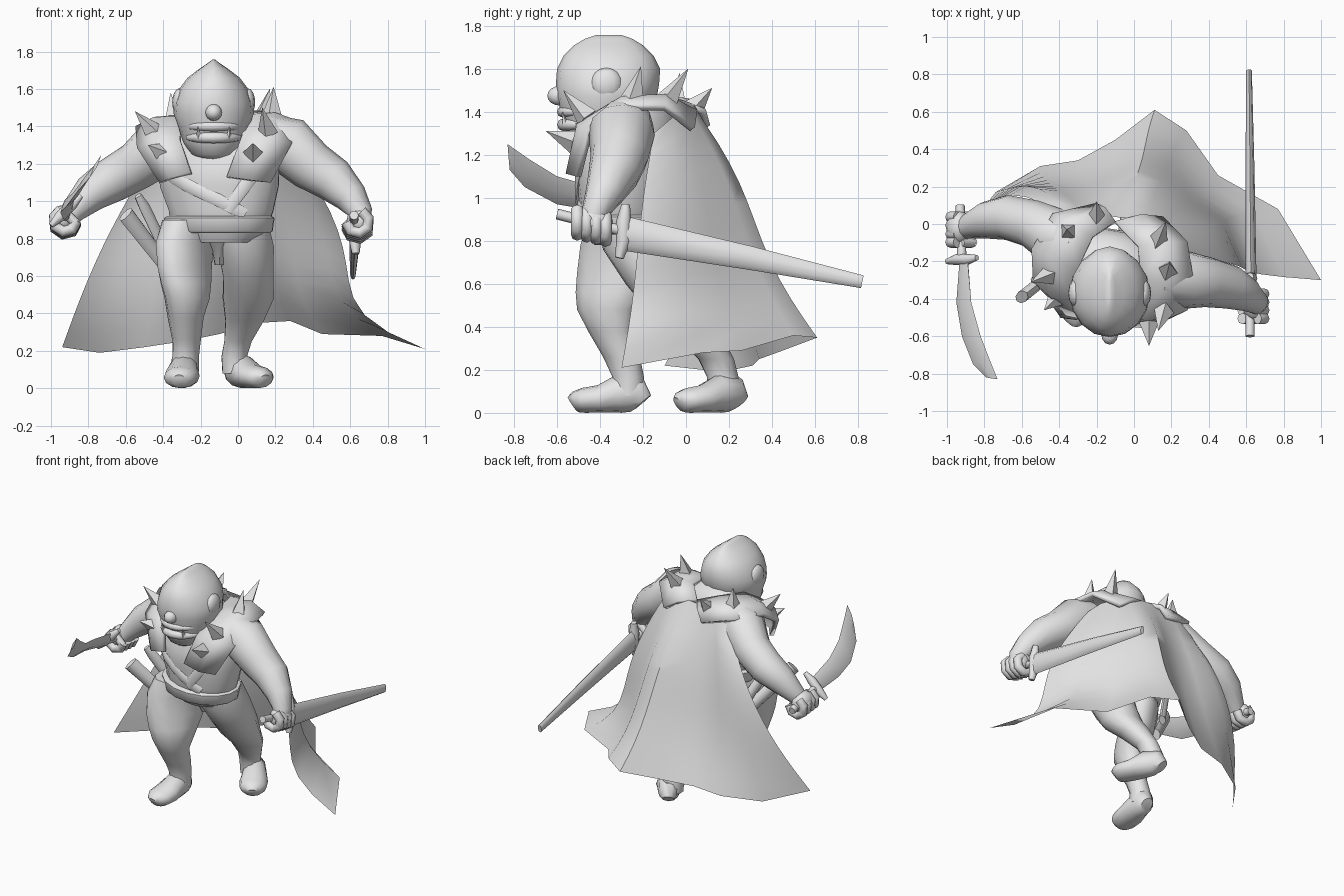
import bpy, bmesh, math
from mathutils import Vector, Matrix

cube = bpy.data.objects.get("Cube")
if cube:
    bpy.data.objects.remove(cube, do_unlink=True)

grey = bpy.data.materials.new("plain_grey")
grey.use_nodes = True
shade = (.8, .8, .8, 1)
grey.diffuse_color = shade
grey.node_tree.nodes["Principled BSDF"].inputs["Base Color"].default_value = shade
parts = []
UP = Vector((0, 0, 1))
BACK = Vector((0, 1, 0))


def finish(name, bm):
    bmesh.ops.recalc_face_normals(bm, faces=bm.faces)
    mesh = bpy.data.meshes.new(name)
    bm.to_mesh(mesh)
    bm.free()
    mesh.materials.append(grey)
    obj = bpy.data.objects.new(name, mesh)
    bpy.context.collection.objects.link(obj)
    parts.append(obj)
    return obj


def loft(name, rings, sides=12):
    """Closed skin over rings given as centre and two half axes."""
    bm = bmesh.new()
    loops = []
    for c, u, v in rings:
        angles = [math.tau * i / sides for i in range(sides)]
        loops.append([bm.verts.new(c + u * math.cos(a) + v * math.sin(a)) for a in angles])
    for low, high in zip(loops, loops[1:]):
        for i in range(sides):
            j = (i + 1) % sides
            bm.faces.new((low[i], low[j], high[j], high[i]))
    bm.faces.new(loops[0][::-1])
    bm.faces.new(loops[-1])
    return finish(name, bm)


def level_ring(row, turn=0):
    x, y, z, rx, ry = row
    spin = Matrix.Rotation(turn, 3, 'Z')
    return Vector((x, y, z)), spin @ Vector((rx, 0, 0)), spin @ Vector((0, ry, 0))


def column(name, rows, turn=0, sides=12):
    return loft(name, [level_ring(r, turn) for r in rows], sides)


def tube(name, rows, ref=UP, sides=8):
    """Skin along a path; rows are x, y, z, side radius, ref radius."""
    pts = [Vector(r[:3]) for r in rows]
    rings = []
    for i, p in enumerate(pts):
        t = (pts[min(i + 1, len(pts) - 1)] - pts[max(i - 1, 0)]).normalized()
        u = t.cross(ref).normalized()
        v = u.cross(t)
        rings.append((p, u * rows[i][3], v * rows[i][-1]))
    return loft(name, rings, sides)


def ball(name, centre, radii):
    bm = bmesh.new()
    place = Matrix.Translation(centre) @ Matrix.Diagonal((*radii, 1))
    bmesh.ops.create_uvsphere(bm, u_segments=12, v_segments=8, radius=1, matrix=place)
    return finish(name, bm)


def spike(name, base, tip, r=.055):
    base, tip = Vector(base), Vector(tip)
    d = tip - base
    turn = d.to_track_quat('Z', 'Y').to_matrix().to_4x4()
    bm = bmesh.new()
    bmesh.ops.create_cone(bm, cap_ends=True, segments=4, radius1=r, radius2=.001,
                          depth=d.length, matrix=Matrix.Translation((base + tip) / 2) @ turn)
    return finish(name, bm)


def sheet(name, rows):
    bm = bmesh.new()
    grid = [[bm.verts.new(p) for p in row] for row in rows]
    for a, b in zip(grid, grid[1:]):
        for i in range(len(a) - 1):
            bm.faces.new((a[i], a[i + 1], b[i + 1], b[i]))
    return finish(name, bm)


# torso, belt and loincloth
TWIST = math.radians(-17)
torso_rows = [(-.1, -.27, .78, .2, .15), (-.1, -.28, .86, .27, .19), (-.09, -.28, .95, .29, .21),
              (-.1, -.27, 1.08, .33, .235), (-.1, -.27, 1.2, .335, .24), (-.1, -.24, 1.33, .32, .2),
              (-.11, -.24, 1.42, .22, .17), (-.12, -.27, 1.48, .13, .13)]
column("torso", torso_rows, TWIST, 16)
column("belt", [(-.1, -.28, z, r, r - .07) for z, r in ((.83, .28), (.84, .295), (.91, .305), (.92, .29))],
       TWIST, 16)
column("loincloth", [(-.1, -.2, .66, .025, .07), (-.1, -.22, .74, .04, .1), (-.1, -.27, .85, .1, .15)])


def on_torso(z, degrees):
    for low, high in zip(torso_rows, torso_rows[1:]):
        if low[2] <= z <= high[2]:
            k = (z - low[2]) / (high[2] - low[2])
            c, u, v = level_ring([a + (b - a) * k for a, b in zip(low, high)], TWIST)
            a = math.radians(degrees)
            return c + u * math.cos(a) + v * math.sin(a)


# chest straps
for name, start, end in (("long_strap", (1.2, -155), (.93, -50)), ("short_strap", (1.2, -35), (.95, -72))):
    path = []
    for i in range(8):
        z, a = (s + (e - s) * i / 7 for s, e in zip(start, end))
        path.append((*on_torso(z, a), .01, .035))
    tube(name, path)

# legs
column("right_leg", [(-.26, -.28, .9, .13, .19), (-.285, -.29, .78, .13, .225), (-.285, -.315, .65, .122, .215),
                     (-.278, -.345, .56, .118, .185), (-.272, -.365, .48, .11, .152), (-.28, -.35, .38, .092, .11),
                     (-.275, -.3, .26, .072, .09), (-.28, -.27, .17, .07, .075), (-.29, -.27, .08, .08, .08)],
       math.radians(-30))
column("left_leg", [(.02, -.25, .9, .14, .16), (.04, -.21, .76, .155, .18), (.055, -.12, .6, .138, .165),
                    (.055, -.05, .48, .14, .135), (.035, .06, .36, .105, .11), (0, .14, .25, .075, .085),
                    (-.02, .17, .17, .07, .075), (-.01, .17, .08, .075, .075)], math.radians(-12))


def foot(name, heel, aim):
    heel, aim = Vector(heel), Vector(aim).normalized()
    profile = ((0, .04, .05), (.03, .07, .085), (.11, .08, .09), (.2, .095, .065), (.28, .09, .058),
               (.315, .065, .05), (.33, .035, .04))
    tube(name, [(*(heel + aim * d + UP * h), w, h) for d, w, h in profile], sides=12)


foot("right_foot", (-.28, -.2, 0), (-.1, -1, 0))
foot("left_foot", (-.03, .25, 0), (.48, -.8, 0))

# arms
tube("left_arm", [(.14, -.28, 1.34, .13), (.27, -.3, 1.3, .155), (.39, -.31, 1.19, .135), (.51, -.335, 1.115, .12),
                  (.605, -.38, 1.02, .09), (.655, -.42, .94, .065), (.65, -.44, .88, .055)], BACK, 12)
tube("right_arm", [(-.3, -.1, 1.34, .13), (-.42, -.07, 1.29, .155), (-.54, 0, 1.19, .13), (-.68, .035, 1.11, .12),
                   (-.79, .02, 1.04, .1), (-.88, -.01, .95, .068), (-.92, -.03, .9, .055)], BACK, 12)


# fists with fingers curled round the grip
def fist(side, centre, grip, out):
    c, grip = Vector(centre), Vector(grip).normalized()
    ball(side + "_palm", c + Vector((.01 * out, .01, .015)), (.07, .09, .075))
    for i in range(4):
        mid = c + grip * (i - 1.5) * .045
        curl = []
        for deg in (70, 20, -30, -80, -130, -180):
            a = math.radians(deg)
            curl.append((*(mid + Vector((out * math.cos(a), 0, math.sin(a))) * .06), .03))
        tube(f"{side}_finger_{i + 1}", curl, BACK, 8)
    thumb = [(*(c + Vector((-out * d, -.07 * out * grip.y, .05 - d))), .026) for d in (0, .03, .06)]
    tube(side + "_thumb", thumb, BACK, 8)


fist("left", (.64, -.44, .875), (0, -1, .22), 1)
fist("right", (-.925, -.03, .89), (0, -1, .1), -1)

# straight sword
tube("straight_grip", [(.62, -.6, .925, .025), (.62, -.27, .84, .025)])
tube("straight_guard", [(.63, -.31, .72, .02), (.625, -.29, .8, .035), (.625, -.29, .89, .035), (.62, -.28, .97, .02)],
     BACK)
tube("straight_blade", [(.625, -.29, .835, .03, .08), (.62, .3, .72, .024, .055), (.615, .82, .61, .015, .03)])

# curved sword
tube("curved_grip", [(-.93, .1, .88, .025), (-.92, -.2, .94, .025)])
tube("curved_guard", [(-1, -.2, .87, .015), (-.95, -.19, .92, .03), (-.89, -.19, .98, .03), (-.84, -.18, 1.03, .015)],
     BACK)
upper = [(-.89, -.19, 1), (-.87, -.42, 1.05), (-.82, -.6, 1.1), (-.77, -.73, 1.18), (-.73, -.83, 1.25)]
lower = [(-.93, -.19, .9), (-.95, -.42, .94), (-.92, -.6, .97), (-.86, -.75, 1.05), (-.79, -.82, 1.13)]
rings = []
for i, (a, b) in enumerate(zip(upper, lower)):
    a, b = Vector(a), Vector(b)
    half = (a - b) / 2
    rings.append(((a + b) / 2, half, half.cross(BACK).normalized() * (.024 - .004 * i)))
loft("curved_blade", rings, 4)

# scabbards at the hip
tube("wide_scabbard", [(-.6, -.39, .93, .032, .05), (-.36, -.2, .62, .028, .04)])
tube("slim_scabbard", [(-.535, -.3, 1.03, .018, .022), (-.5, -.27, .97, .022, .035), (-.38, -.16, .72, .022, .035)])

# head
HX = -.13
column("head", [(HX, -.41, 1.22, .06, .07), (HX, -.41, 1.25, .12, .12), (HX, -.4, 1.32, .165, .165),
                (HX, -.38, 1.4, .19, .2), (HX, -.37, 1.47, .215, .235), (HX, -.365, 1.53, .21, .24),
                (HX, -.36, 1.6, .185, .24), (HX, -.36, 1.66, .14, .21), (HX, -.36, 1.71, .075, .16),
                (HX, -.36, 1.74, .03, .11), (HX, -.36, 1.757, .008, .06)], sides=16)
ball("nose", (HX, -.59, 1.475), (.045, .055, .045))
for side, s in (("left", 1), ("right", -1)):
    ball(side + "_ear", (HX + s * .18, -.37, 1.53), (.042, .075, .075))
    spike(side + "_fang", (HX + s * .08, -.56, 1.34), (HX + s * .085, -.575, 1.4), .016)


def lip(name, z, cy, rx, ry, r):
    angles = [math.radians(-60 + 15 * i) for i in range(9)]
    tube(name, [(HX + rx * math.sin(a), cy - ry * math.cos(a), z, r * math.cos(a) + .004) for a in angles])


lip("upper_lip", 1.4, -.38, .165, .195, .022)
lip("lower_lip", 1.34, -.39, .155, .18, .026)


# shoulder mantle
def mantle(name, inner, outer):
    inner, outer = [Vector(p) for p in inner], [Vector(p) for p in outer]
    centre = Vector((-.1, -.24, 1.15))
    mid = []
    for a, b in zip(inner, outer):
        m = (a + b) / 2
        mid.append(m + (m - centre).normalized() * .035)
    obj = sheet(name, [inner, mid, outer])
    thick = obj.modifiers.new("thickness", 'SOLIDIFY')
    thick.thickness = .03
    thick.offset = 0


mantle("left_mantle",
       [(-.06, -.53, 1.13), (.02, -.5, 1.34), (.04, -.3, 1.45), (.02, -.12, 1.47), (-.1, .01, 1.43)],
       [(.17, -.5, 1.1), (.28, -.45, 1.3), (.31, -.28, 1.42), (.28, -.1, 1.42), (.15, .03, 1.32)])
mantle("right_mantle",
       [(-.25, -.5, 1.15), (-.31, -.42, 1.33), (-.3, -.24, 1.44), (-.22, -.07, 1.46), (-.1, .01, 1.43)],
       [(-.41, -.41, 1.1), (-.53, -.3, 1.28), (-.54, -.13, 1.39), (-.43, .05, 1.39), (-.2, .1, 1.33)])

spikes = [((.08, -.52, 1.26), (.08, -.65, 1.31)), ((.16, -.46, 1.37), (.13, -.57, 1.5)),
          ((.18, -.25, 1.46), (.19, -.21, 1.61)), ((.13, -.09, 1.45), (.17, .01, 1.6)),
          ((-.41, -.39, 1.26), (-.48, -.46, 1.3)), ((-.45, -.27, 1.37), (-.55, -.31, 1.48)),
          ((-.35, -.04, 1.44), (-.36, -.03, 1.58)), ((-.2, .03, 1.41), (-.2, .12, 1.51))]
for i, (base, tip) in enumerate(spikes):
    spike(f"mantle_spike_{i + 1}", base, tip)

# cape, flaring from the shoulders to a waved hem with a trailing corner
collar = [(-.42, .04, 1.3), (-.36, .06, 1.36), (-.28, .05, 1.4), (-.2, .05, 1.42), (-.12, .04, 1.43),
          (-.04, .03, 1.43), (.05, .01, 1.42), (.13, -.03, 1.4), (.22, -.08, 1.36), (.28, -.15, 1.3)]
hem = [(-.94, -.1, .22), (-.74, .17, .19), (-.5, .31, .22), (-.3, .34, .25), (-.1, .45, .29),
       (.11, .61, .35), (.28, .5, .36), (.45, .26, .29), (.77, .08, .28), (1, -.3, .21)]
rows = []
for k in range(13):
    t = k / 12
    row = []
    for i, (a, b) in enumerate(zip(collar, hem)):
        side = i / 9
        out = t + .08 * (1 - side) * math.sin(math.pi * t) - .29 * side ** 2 * math.sin(math.pi * t ** 3)
        back = t + .05 * math.sin(math.tau * t)
        x, y, z = (p + (q - p) * f for p, q, f in zip(a, b, (out, back, t)))
        billow = max(0, .17 - .08 * i) * math.sin(math.pi * t ** .8)
        row.append((x, y + billow, z))
    rows.append(row)
sheet("cape", rows)

# smooth shading with crisp edges
bpy.ops.object.select_all(action='DESELECT')
for obj in parts:
    obj.select_set(True)
bpy.context.view_layer.objects.active = parts[0]
bpy.ops.object.shade_smooth_by_angle(angle=math.radians(50))
